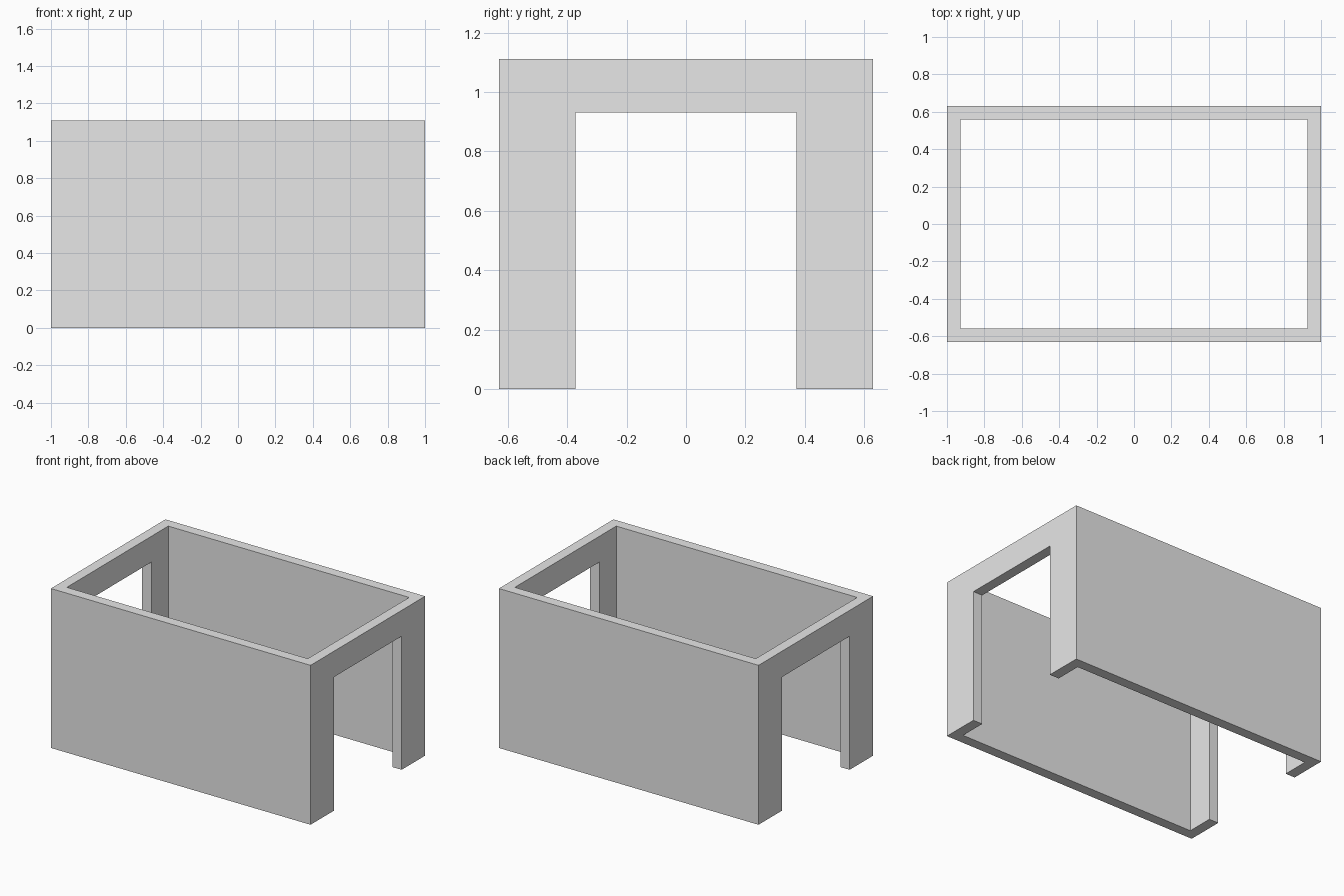
import bpy

cube = bpy.data.objects.get("Cube")
if cube:
    bpy.data.objects.remove(cube, do_unlink=True)

WIDTH, DEPTH, HEIGHT = 2.0, 1.26, 1.11
WALL = 0.072
OPENING_WIDTH, OPENING_TOP = 0.744, 0.93
MARGIN = 0.2  # how far the cutters reach past the shell


def box(name, size, bottom):
    """Box centred on x and y, standing on the given height."""
    bpy.ops.mesh.primitive_cube_add(size=1, location=(0, 0, bottom + size[2] / 2))
    obj = bpy.context.object
    obj.name = name
    obj.scale = size
    bpy.ops.object.transform_apply(location=True, rotation=True, scale=True)
    return obj


def cut(target, cutter):
    """Subtract the cutter from the target, then discard it."""
    cutter.hide_render = True
    mod = target.modifiers.new(cutter.name, 'BOOLEAN')
    mod.operation = 'DIFFERENCE'
    mod.solver = 'EXACT'
    mod.object = cutter
    bpy.context.view_layer.objects.active = target
    bpy.ops.object.modifier_apply(modifier=mod.name)
    bpy.data.objects.remove(cutter, do_unlink=True)


# Outer shell
sleeve = box("rectangular_sleeve", (WIDTH, DEPTH, HEIGHT), 0)

# Hollow interior, open at top and bottom
cut(sleeve, box("interior_cutter",
                (WIDTH - 2 * WALL, DEPTH - 2 * WALL, HEIGHT + 2 * MARGIN), -MARGIN))

# Doorway through both end walls, open at the floor
cut(sleeve, box("doorway_cutter",
                (WIDTH + 2 * MARGIN, OPENING_WIDTH, OPENING_TOP + MARGIN), -MARGIN))

# Plain grey finish
grey = bpy.data.materials.new("light_grey")
grey.use_nodes = True
colour = (0.8, 0.8, 0.8, 1)
grey.diffuse_color = colour
for node in grey.node_tree.nodes:
    if node.type == 'BSDF_PRINCIPLED':
        node.inputs["Base Color"].default_value = colour
sleeve.data.materials.clear()
sleeve.data.materials.append(grey)
for face in sleeve.data.polygons:
    face.material_index = 0
    face.use_smooth = False
